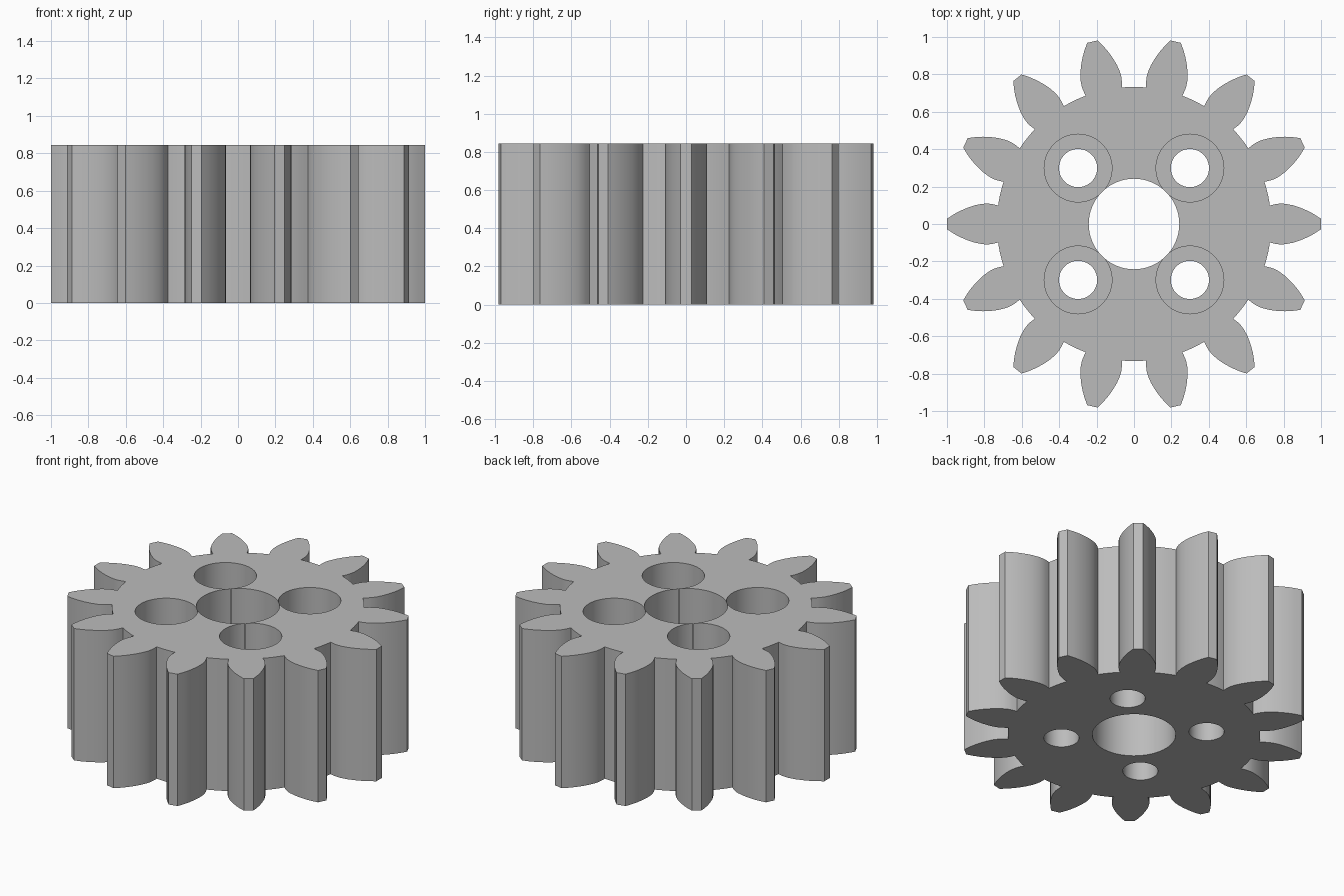
import bpy, bmesh, math
from mathutils import Matrix

if "Cube" in bpy.data.objects:
    bpy.data.objects.remove(bpy.data.objects["Cube"], do_unlink=True)

HEIGHT = 0.845
TEETH = 14
ROOT = 0.733
# Half tooth from root to tip: (distance outward, half width)
FLANK = [(0.726, 0.099), (0.755, 0.106), (0.78, 0.109), (0.81, 0.108), (0.85, 0.1),
         (0.89, 0.087), (0.93, 0.07), (0.965, 0.051), (1.0, 0.028)]

grey = bpy.data.materials.new("plain grey")
grey.use_nodes = True
colour = (0.5, 0.5, 0.5, 1)
grey.diffuse_color = colour
grey.node_tree.nodes["Principled BSDF"].inputs["Base Color"].default_value = colour


def new_object(name, bm):
    mesh = bpy.data.meshes.new(name)
    bmesh.ops.recalc_face_normals(bm, faces=bm.faces)
    bm.to_mesh(mesh)
    bm.free()
    mesh.materials.append(grey)
    obj = bpy.data.objects.new(name, mesh)
    bpy.context.collection.objects.link(obj)
    return obj


def extruded(name, outline, height):
    bm = bmesh.new()
    base = bm.faces.new([bm.verts.new((x, y, 0)) for x, y in outline])
    top = bmesh.ops.extrude_face_region(bm, geom=[base])["geom"]
    verts = [v for v in top if isinstance(v, bmesh.types.BMVert)]
    bmesh.ops.translate(bm, verts=verts, vec=(0, 0, height))
    return new_object(name, bm)


def turned(name, profile, x, y, sides=64):
    # Solid of revolution from (radius, height) pairs
    bm = bmesh.new()
    rings = [[bm.verts.new((x + r * math.cos(math.tau * i / sides),
                            y + r * math.sin(math.tau * i / sides), z))
              for i in range(sides)] for r, z in profile]
    for low, high in zip(rings, rings[1:]):
        for i in range(sides):
            j = (i + 1) % sides
            bm.faces.new((low[i], low[j], high[j], high[i]))
    bm.faces.new(rings[0])
    bm.faces.new(rings[-1])
    return new_object(name, bm)


# Gear outline: each tooth, then the arc along the root to the next one
tooth = [(x, -w) for x, w in FLANK] + [(x, w) for x, w in reversed(FLANK)]
pitch = math.tau / TEETH
root_angle = math.atan2(FLANK[0][1], FLANK[0][0])
outline = []
for n in range(TEETH):
    turn = Matrix.Rotation(n * pitch, 2)
    for x, y in tooth:
        outline.append((turn[0][0] * x + turn[0][1] * y, turn[1][0] * x + turn[1][1] * y))
    for step in range(1, 5):
        a = n * pitch + root_angle + (pitch - 2 * root_angle) * step / 5
        outline.append((ROOT * math.cos(a), ROOT * math.sin(a)))
gear = extruded("gear", outline, HEIGHT)

# Shaft bore and four stepped screw holes
cutters = [turned("bore_cutter", [(0.242, -0.1), (0.242, HEIGHT + 0.1)], 0, 0)]
steps = [(0.102, -0.1), (0.102, 0.3), (0.181, 0.3), (0.181, HEIGHT + 0.1)]
for sx in (-1, 1):
    for sy in (-1, 1):
        cutters.append(turned("screw_hole_cutter", steps, 0.299 * sx, 0.299 * sy))

bpy.ops.object.select_all(action='DESELECT')
bpy.context.view_layer.objects.active = gear
gear.select_set(True)
for cutter in cutters:
    cutter.hide_render = True
    cut = gear.modifiers.new("hole", 'BOOLEAN')
    cut.operation = 'DIFFERENCE'
    cut.solver = 'EXACT'
    cut.object = cutter
    bpy.ops.object.modifier_apply(modifier=cut.name)
    bpy.data.objects.remove(cutter, do_unlink=True)

bpy.ops.object.shade_smooth_by_angle(angle=math.radians(25))
